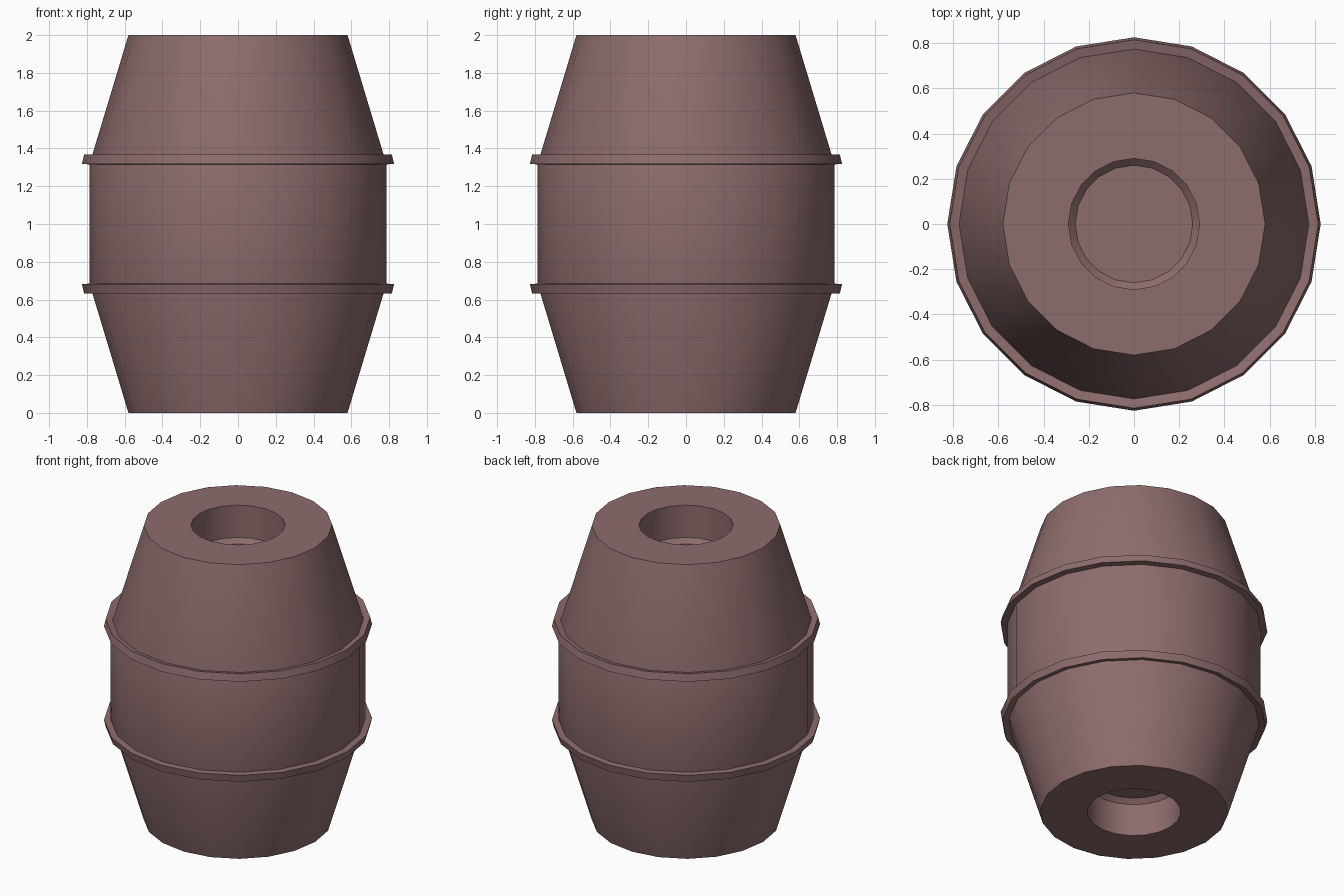
import bpy, bmesh
from math import sin, cos, pi

if "Cube" in bpy.data.objects:
    bpy.data.objects.remove(bpy.data.objects["Cube"])

SIDES = 20

mat = bpy.data.materials.new("dusty_brown")
mat.diffuse_color = (0.27, 0.15, 0.15, 1)
mat.use_nodes = True
mat.node_tree.nodes["Principled BSDF"].inputs["Base Color"].default_value = mat.diffuse_color


def lathe(name, profile, closed=False):
    """Revolve an (r, z) profile round the z axis; capped when it is open."""
    bm = bmesh.new()
    rings = [[bm.verts.new((r * cos(2 * pi * i / SIDES), r * sin(2 * pi * i / SIDES), z))
              for i in range(SIDES)] for r, z in profile]
    pairs = list(zip(rings, rings[1:]))
    if closed:
        pairs.append((rings[-1], rings[0]))
    else:
        bm.faces.new(rings[0])
        bm.faces.new(rings[-1])
    for a, b in pairs:
        for i in range(SIDES):
            j = (i + 1) % SIDES
            bm.faces.new((a[i], a[j], b[j], b[i]))
    bmesh.ops.recalc_face_normals(bm, faces=bm.faces)
    mesh = bpy.data.meshes.new(name)
    bm.to_mesh(mesh)
    bm.free()
    mesh.materials.append(mat)
    obj = bpy.data.objects.new(name, mesh)
    bpy.context.collection.objects.link(obj)
    bpy.ops.object.select_all(action='DESELECT')
    obj.select_set(True)
    bpy.context.view_layer.objects.active = obj
    bpy.ops.object.shade_smooth_by_angle(angle=math_angle)
    return obj


math_angle = pi / 180 * 30


def flip(profile):
    return [(r, 2 - z) for r, z in profile]


# Barrel body with a chamfered recess in each end
upper = [(0.785, 1.32), (0.58, 2.0), (0.29, 2.0), (0.29, 1.78), (0.26, 1.75)]
body = lathe("barrel_body", flip(upper)[::-1] + upper)
# The side bends stay crisp under the hoops
mesh = body.data

# Hoops where the cones meet the straight middle
hoop = [(0.775, 1.315), (0.826, 1.318), (0.815, 1.367), (0.765, 1.355)]
lathe("upper_hoop", hoop, closed=True)
lathe("lower_hoop", flip(hoop), closed=True)
